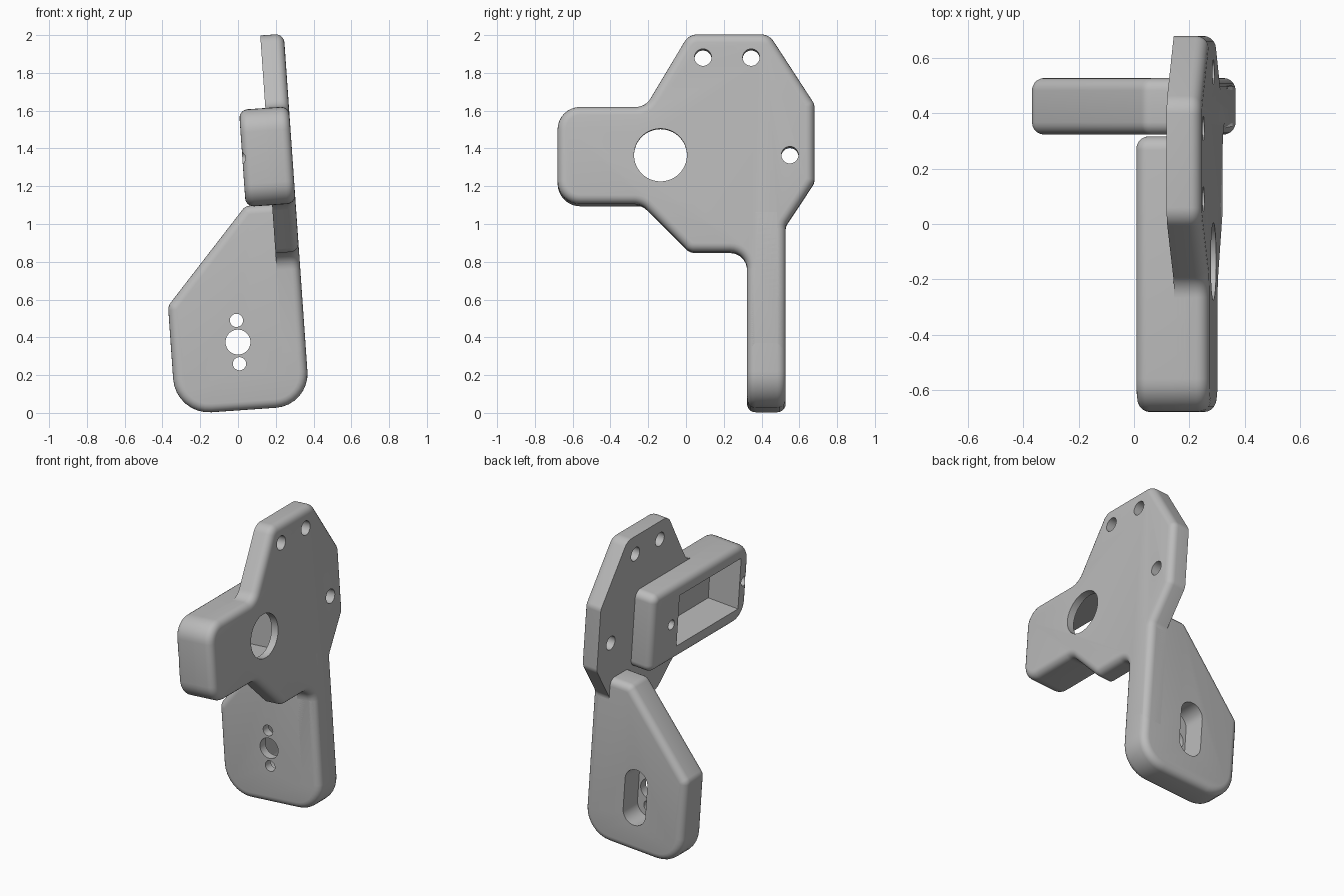
import bpy, bmesh, math
from mathutils import Matrix, Vector

cube = bpy.data.objects.get("Cube")
if cube:
    bpy.data.objects.remove(cube)

TILT = Matrix.Rotation(math.radians(-4), 4, 'Y')   # whole bracket leans sideways
EDGE = 0.045                                       # rounding of outer edges
OUTER, INNER, BOX = 0.382, 0.257, 0.117            # plate faces and housing face

grey = bpy.data.materials.new("plain_grey")
grey.use_nodes = True
colour = (0.5, 0.5, 0.5, 1)
grey.diffuse_color = colour
grey.node_tree.nodes["Principled BSDF"].inputs["Base Color"].default_value = colour


def rounded(corners, steps=8):
    """Outline from (a, b, radius) corners, each rounded by an arc."""
    out = []
    n = len(corners)
    for i, (a, b, r) in enumerate(corners):
        p = Vector((a, b))
        if r == 0:
            out.append(p)
            continue
        to_prev = (Vector(corners[i - 1][:2]) - p).normalized()
        to_next = (Vector(corners[(i + 1) % n][:2]) - p).normalized()
        half = to_prev.angle(to_next) / 2
        centre = p + (to_prev + to_next).normalized() * (r / math.sin(half))
        start = p + to_prev * (r / math.tan(half)) - centre
        end = p + to_next * (r / math.tan(half)) - centre
        sweep = start.angle_signed(end)
        for k in range(steps + 1):
            t = -sweep * k / steps
            c, s = math.cos(t), math.sin(t)
            out.append(centre + Vector((start.x * c - start.y * s,
                                        start.x * s + start.y * c)))
    return out


def circle(a, b, r, n=40):
    return [Vector((a + r * math.cos(math.tau * i / n),
                    b + r * math.sin(math.tau * i / n))) for i in range(n)]


def rect(a0, a1, b0, b1, r=0):
    return rounded([(a0, b0, r), (a1, b0, r), (a1, b1, r), (a0, b1, r)])


def extrude(name, outline, axis, lo, hi, round_ends=()):
    """Extrude an outline along X or Y; round the rims at the given ends."""
    place = (lambda p, d: (d, p.x, p.y)) if axis == 'X' else (lambda p, d: (p.x, d, p.y))
    bm = bmesh.new()
    rings = [[bm.verts.new(place(p, d)) for p in outline] for d in (lo, hi)]
    caps = [bm.faces.new(ring) for ring in rings]
    n = len(outline)
    for i in range(n):
        j = (i + 1) % n
        bm.faces.new((rings[0][i], rings[0][j], rings[1][j], rings[1][i]))
    bmesh.ops.recalc_face_normals(bm, faces=bm.faces)
    rims = [e for k in round_ends for e in caps[k].edges]
    if rims:
        bmesh.ops.bevel(bm, geom=rims, offset=EDGE, segments=5, profile=0.5,
                        affect='EDGES', clamp_overlap=False)
    bm.transform(TILT)
    mesh = bpy.data.meshes.new(name)
    bm.to_mesh(mesh)
    bm.free()
    mesh.materials.append(grey)
    obj = bpy.data.objects.new(name, mesh)
    bpy.context.collection.objects.link(obj)
    return obj


def cut(obj, cutters):
    bpy.context.view_layer.objects.active = obj
    for cutter in cutters:
        mod = obj.modifiers.new("cut", 'BOOLEAN')
        mod.operation = 'DIFFERENCE'
        mod.solver = 'EXACT'
        mod.object = cutter
        bpy.ops.object.modifier_apply(modifier=mod.name)


# Side plate with its forward arm and the top of the lower strip
plate = extrude("side_plate", rounded([
    (0.015, 1.985, 0.08), (0.44, 1.985, 0.08), (0.68, 1.615, 0.06),
    (0.68, 1.2, 0.06), (0.528, 0.97, 0.05), (0.528, 0.3, 0), (0.323, 0.3, 0),
    (0.323, 0.83, 0.09), (0.02, 0.83, 0.07), (-0.235, 1.085, 0.1),
    (-0.68, 1.085, 0.12), (-0.68, 1.6, 0.12), (-0.215, 1.6, 0.09)]),
    'X', INNER, OUTER, (1,))

# Motor housing on the inner side of the plate
housing = extrude("motor_housing", rounded([
    (-0.68, 1.085, 0.12), (0.317, 1.085, 0.05), (0.317, 1.6, 0.05), (-0.68, 1.6, 0.12)]),
    'X', BOX, 0.3, (0,))

# Lower mounting flange, square to the plate
flange = extrude("mounting_flange", rounded([
    (-0.33, 0.013, 0.19), (OUTER, 0.013, 0.18), (OUTER, 1.09, 0.05),
    (0.115, 1.09, 0.05), (-0.33, 0.59, 0.06)]),
    'Y', 0.323, 0.528, (0, 1))

# Cutters: motor pocket, shaft hole, screw holes
pocket = extrude("pocket_cutter", rect(-0.59, 0.05, 1.175, 1.515), 'X', 0, 0.334)
shaft = extrude("shaft_cutter", circle(-0.135, 1.342, 0.14, 64), 'X', 0.2, 0.5)
plate_holes = [extrude("plate_hole_cutter", circle(y, z, 0.045), 'X', 0.1, 0.5)
               for y, z in ((0.09, 1.86), (0.345, 1.86), (0.55, 1.342))]
box_holes = [extrude("housing_hole_cutter", circle(y, 1.345, 0.032), 'X', 0, 0.25)
             for y in (0.12, -0.638)]

# Cutters: horn slot from behind and its three through holes
slot = extrude("slot_cutter", rect(-0.055, 0.107, 0.19, 0.558, 0.08), 'Y', 0.378, 0.7)
horn_holes = [extrude("horn_hole_cutter", circle(0.026, 0.374 + dz, r), 'Y', 0.2, 0.45)
              for dz, r in ((-0.115, 0.035), (0, 0.066), (0.115, 0.035))]

cut(plate, [pocket, shaft] + plate_holes)
cut(housing, [pocket] + box_holes)
cut(flange, [slot] + horn_holes)
for cutter in [pocket, shaft, slot] + plate_holes + box_holes + horn_holes:
    bpy.data.objects.remove(cutter)

# Smooth rounded edges, keep hole rims crisp
bpy.ops.object.select_all(action='DESELECT')
for obj in (plate, housing, flange):
    obj.select_set(True)
bpy.context.view_layer.objects.active = plate
bpy.ops.object.shade_smooth_by_angle(angle=math.radians(30))
